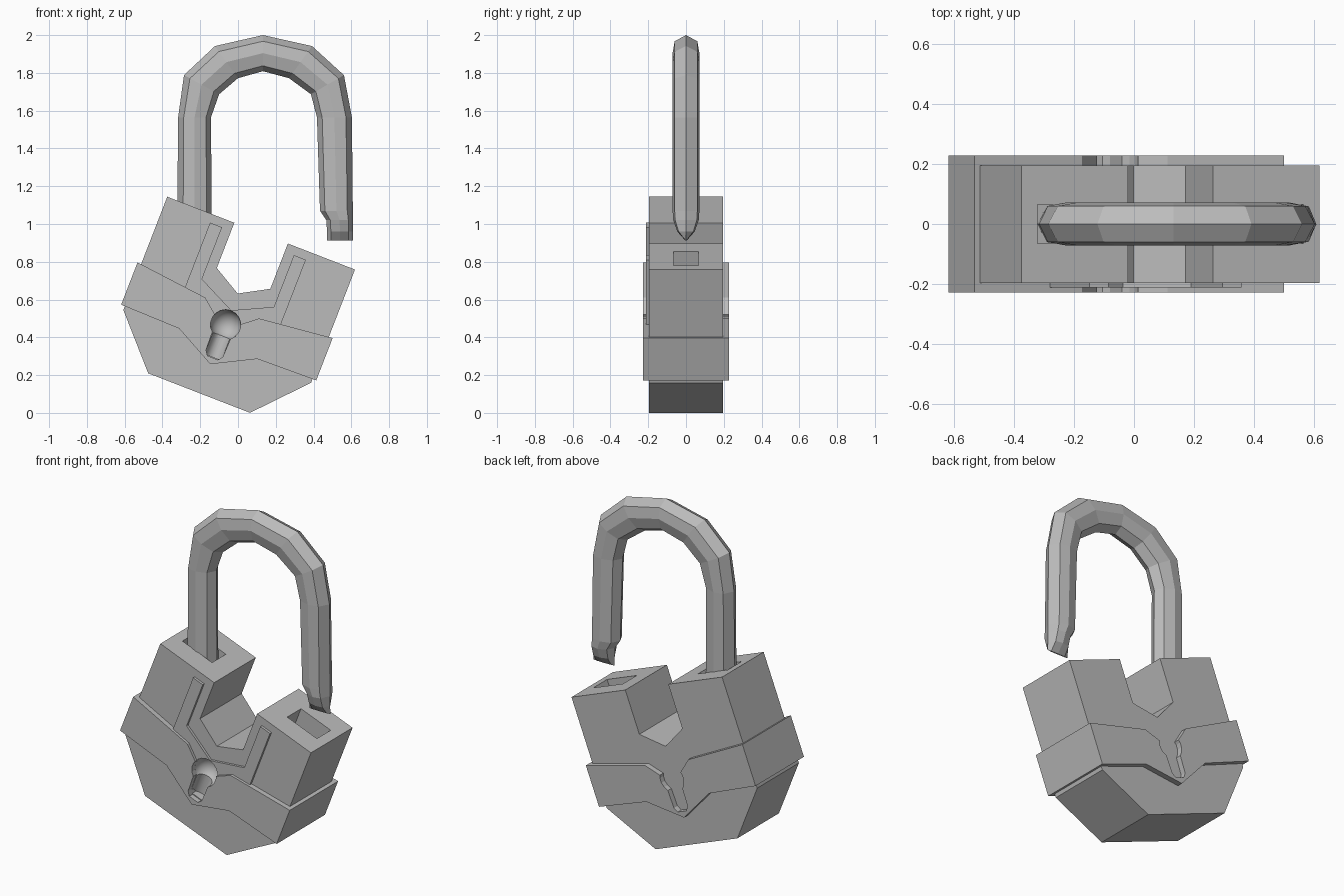
import bpy, bmesh, math
from mathutils import Matrix, Vector

cube = bpy.data.objects.get("Cube")
if cube:
    bpy.data.objects.remove(cube, do_unlink=True)

grey = bpy.data.materials.new("steel_grey")
grey.use_nodes = True
COLOUR = (0.5, 0.5, 0.5, 1)
grey.diffuse_color = COLOUR
grey.node_tree.nodes["Principled BSDF"].inputs["Base Color"].default_value = COLOUR

# The lock body is drawn upright, then leaned over
LEAN = Matrix.Translation((-0.206, 0, 0.105)) @ Matrix.Rotation(math.radians(21.2), 4, 'Y')


def finish(name, bm, matrix=LEAN):
    bmesh.ops.recalc_face_normals(bm, faces=bm.faces)
    bm.transform(matrix)
    mesh = bpy.data.meshes.new(name)
    bm.to_mesh(mesh)
    bm.free()
    mesh.materials.append(grey)
    obj = bpy.data.objects.new(name, mesh)
    bpy.context.collection.objects.link(obj)
    return obj


def mirrored(half):
    """Right half of an outline, completed with its left half."""
    return half + [(-x, z) for x, z in reversed(half) if x > 0]


def prism(name, outline, front, back):
    bm = bmesh.new()
    face = bm.faces.new([bm.verts.new((x, front, z)) for x, z in outline])
    new = bmesh.ops.extrude_face_region(bm, geom=[face])["geom"]
    verts = [v for v in new if isinstance(v, bmesh.types.BMVert)]
    bmesh.ops.translate(bm, verts=verts, vec=(0, back - front, 0))
    return finish(name, bm)


def cut(target, cutters):
    bpy.context.view_layer.objects.active = target
    for cutter in cutters:
        mod = target.modifiers.new("cut", 'BOOLEAN')
        mod.operation = 'DIFFERENCE'
        mod.solver = 'EXACT'
        mod.object = cutter
        bpy.ops.object.modifier_apply(modifier=mod.name)


# Main parts
body = prism("lock_body", mirrored([
    (0, 0.565), (0.152, 0.651), (0.152, 0.908), (0.533, 0.908),
    (0.533, 0.265), (0.289, 0)]), -0.197, 0.195)
band = prism("chevron_band", mirrored([
    (0, 0.365), (0.063, 0.41), (0.153, 0.483), (0.554, 0.527),
    (0.554, 0.287), (0.222, 0.28), (0, 0.164)]), -0.228, 0.228)
trim = prism("front_trim", mirrored([
    (0, 0.47), (0.204, 0.568), (0.204, 0.862), (0.272, 0.862),
    (0.272, 0.48), (0.153, 0.47), (0, 0.35)]), -0.212, -0.18)

# Keyhole outline: round top with a straight slot
KEY_Z, KEY_R, SLOT = 0.388, 0.08, 0.048
arc = [(KEY_R * math.sin(a), KEY_Z + KEY_R * math.cos(a))
       for a in (math.radians(d) for d in range(0, 141, 20))]
keyhole = prism("keyhole_cutter", mirrored(arc + [(SLOT, 0.225), (0.03, 0.2)]), -0.3, 0.3)
cut(band, [keyhole])

# Hollow keyhole in the front: bowl and rounded slot
bm = bmesh.new()
bmesh.ops.create_uvsphere(bm, u_segments=24, v_segments=16, radius=KEY_R,
                          matrix=Matrix.Translation((0, -0.2, KEY_Z)))
bowl = finish("bowl_cutter", bm)
bm = bmesh.new()
bmesh.ops.create_cone(bm, cap_ends=True, segments=16, radius1=SLOT, radius2=SLOT, depth=0.18,
                      matrix=Matrix.Translation((0, -0.197, 0.295)))
slot = finish("slot_cutter", bm)

# Sockets for the shackle
sockets = []
for side in (-1, 1):
    bm = bmesh.new()
    bmesh.ops.create_cube(bm, size=1, matrix=Matrix.Translation((side * 0.371, 0, 0.9))
                          @ Matrix.Diagonal((0.21, 0.13, 0.3, 1)))
    sockets.append(finish("socket_cutter", bm))

cut(body, sockets + [bowl, slot])
cut(trim, [keyhole])
for helper in sockets + [bowl, slot, keyhole]:
    bpy.data.objects.remove(helper, do_unlink=True)

# Shackle: outer point, inner point and thickness at each station
stations = [
    ((-0.323, 0.86), (-0.138, 0.86), 1),
    ((-0.317, 1.565), (-0.143, 1.565), 1),
    ((-0.286, 1.788), (-0.10, 1.687), 1),
    ((-0.122, 1.942), (0, 1.772), 1),
    ((0.132, 2.0), (0.132, 1.809), 1),
    ((0.392, 1.942), (0.27, 1.772), 1),
    ((0.561, 1.788), (0.386, 1.687), 1),
    ((0.603, 1.565), (0.418, 1.565), 1),
    ((0.608, 1.07), (0.434, 1.07), 1),
    ((0.608, 1.02), (0.468, 1.02), 0.95),
    ((0.608, 0.96), (0.471, 0.96), 0.65),
    ((0.61, 0.912), (0.471, 0.912), 0.05)]
section = [(0, 0), (0.17, 0.06), (0.5, 0.071), (0.85, 0.052), (1, 0)]
section += [(t, -w) for t, w in reversed(section[1:-1])]
bm = bmesh.new()
rings = []
for outer, inner, thick in stations:
    a, b = Vector((outer[0], 0, outer[1])), Vector((inner[0], 0, inner[1]))
    rings.append([bm.verts.new(a.lerp(b, t) + Vector((0, w * thick, 0))) for t, w in section])
for r, s in zip(rings, rings[1:]):
    for i in range(len(section)):
        j = (i + 1) % len(section)
        bm.faces.new((r[i], r[j], s[j], s[i]))
bm.faces.new(rings[0])
bm.faces.new(rings[-1])
finish("shackle", bm, Matrix.Identity(4))

# Smooth only the round keyhole
bpy.ops.object.select_all(action='DESELECT')
body.select_set(True)
bpy.context.view_layer.objects.active = body
bpy.ops.object.shade_smooth_by_angle(angle=math.radians(25))
